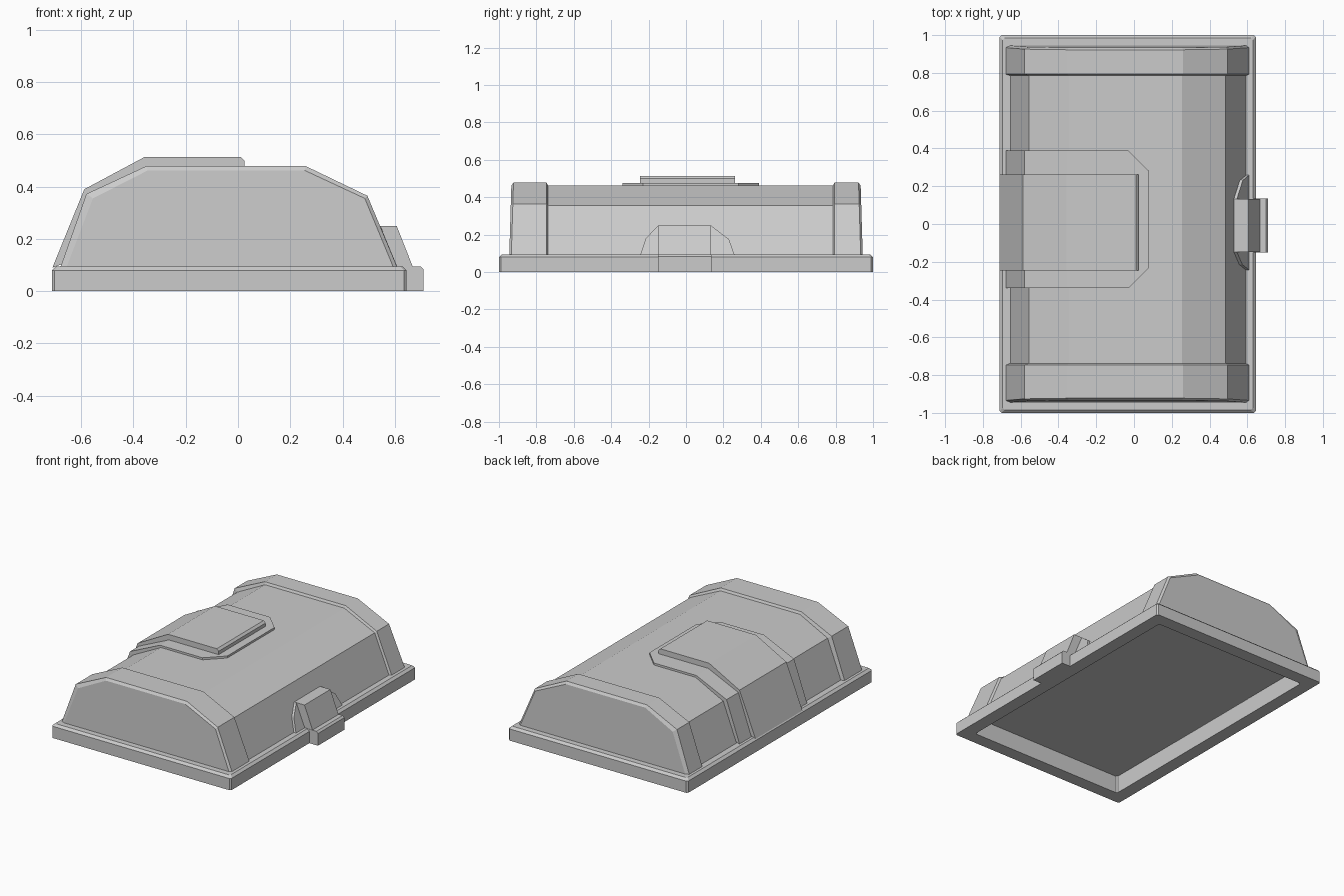
import bpy, bmesh

if "Cube" in bpy.data.objects:
    bpy.data.objects.remove(bpy.data.objects["Cube"])


def finish(name, bm):
    bmesh.ops.recalc_face_normals(bm, faces=bm.faces)
    me = bpy.data.meshes.new(name)
    bm.to_mesh(me)
    bm.free()
    ob = bpy.data.objects.new(name, me)
    bpy.context.collection.objects.link(ob)
    return ob


def loft(rings, caps=(True, True), open_side=None):
    """Skin closed rings; caps close the ends, open_side drops hidden strips."""
    bm = bmesh.new()
    rows = [[bm.verts.new(p) for p in r] for r in rings]
    n = len(rows[0])
    for a, b in zip(rows, rows[1:]):
        for i in range(n):
            j = (i + 1) % n
            if i != open_side:
                bm.faces.new((a[i], a[j], b[j], b[i]))
    for cap, row in zip(caps, (rows[0], rows[-1])):
        if cap:
            bm.faces.new(row)
    return bm


def section(profile, y, lean=0.0):
    """Place an x-z profile at y, leaning toward the middle with height."""
    s = 1 if y > 0 else -1
    return [(x, y - s * lean * (z - 0.09), z) for x, z in profile]


def bevel(bm, test, width):
    edges = [e for e in bm.edges if test(*[v.co for v in e.verts])]
    bmesh.ops.bevel(bm, geom=edges, offset=width, segments=1, affect='EDGES')


def rect(inset, z):
    """Corner-clipped rectangle of the tray, shrunk by inset."""
    x0, x1, y, c = -0.712 + inset, 0.645 - inset, 1 - inset, 0.01
    return [(x0 + c, -y, z), (x1 - c, -y, z), (x1, -y + c, z), (x1, y - c, z),
            (x1 - c, y, z), (x0 + c, y, z), (x0, y - c, z), (x0, -y + c, z)]


# Base tray: chamfered rim, flat underside and a recess reaching into the dome
FLOOR = 0.12
finish("base_tray", loft([rect(0.075, 0.095), rect(0.016, 0.095), rect(0, 0.08),
                          rect(0, 0), rect(0.09, 0), rect(0.09, FLOOR)],
                         caps=(False, True)))

# Domed body, open where the tray and bands close it
body = [(-0.657, 0.09), (-0.555, 0.355), (-0.345, 0.462),
        (0.255, 0.462), (0.485, 0.355), (0.595, 0.09)]
rib = [(-0.68, 0.09), (-0.58, 0.372), (-0.352, 0.478),
       (0.26, 0.478), (0.495, 0.365), (0.61, 0.09)]
finish("domed_body", loft([section(body, -0.745), section(body, 0.79)],
                          caps=(False, False), open_side=5))

# Raised end bands with chamfered rims
for name, s, inner in (("front_band", -1, 0.738), ("rear_band", 1, 0.785)):
    finish(name, loft([section(body, s * inner), section(rib, s * (inner + 0.008)),
                       section(rib, s * 0.934, 0.03), section(body, s * 0.945, 0.03)],
                      caps=(False, True), open_side=5))

# Thin pad with clipped corners
pad = [(-0.68, 0.09), (-0.58, 0.372), (-0.352, 0.476), (0.08, 0.476),
       (0.08, 0.44), (-0.6, 0.13)]
bm = loft([section(pad, -0.34), section(pad, 0.39)])
bevel(bm, lambda a, b: abs(a.y - b.y) < 1e-4 and min(a.x, b.x) > 0.079, 0.11)
finish("thin_pad", bm)

# Thick strap plate over the pad
strap = [(-0.71, 0.09), (-0.588, 0.39), (-0.358, 0.513), (0.025, 0.513),
         (0.025, 0.44), (-0.6, 0.13)]
bm = loft([section(strap, -0.245), section(strap, 0.262)])
bevel(bm, lambda a, b: min(a.z, b.z) > 0.512 and min(a.x, b.x) > 0, 0.014)
finish("strap_plate", bm)

# Latch: sloped block standing on a foot
latch = [(0.53, 0.25), (0.607, 0.25), (0.67, 0.09), (0.58, 0.09)]
finish("latch_block", loft([section(latch, -0.148), section(latch, 0.132)]))
foot = [(0.6, 0), (0.71, 0), (0.71, 0.095), (0.6, 0.095)]
bm = loft([section(foot, -0.15), section(foot, 0.135)])
bevel(bm, lambda a, b: min(a.z, b.z) > 0.09 and min(a.x, b.x) > 0.7, 0.012)
finish("latch_foot", bm)

# Latch flanks hugging the body slope
wing = [(-0.245, 0.09), (-0.215, 0.18), (-0.148, 0.25),
        (0.132, 0.25), (0.23, 0.175), (0.26, 0.09)]
slope = lambda z: 0.595 - (z - 0.09) * 0.415
finish("latch_flanks", loft([[(slope(z) + d, y, z) for y, z in wing]
                             for d in (-0.02, 0.016)]))
